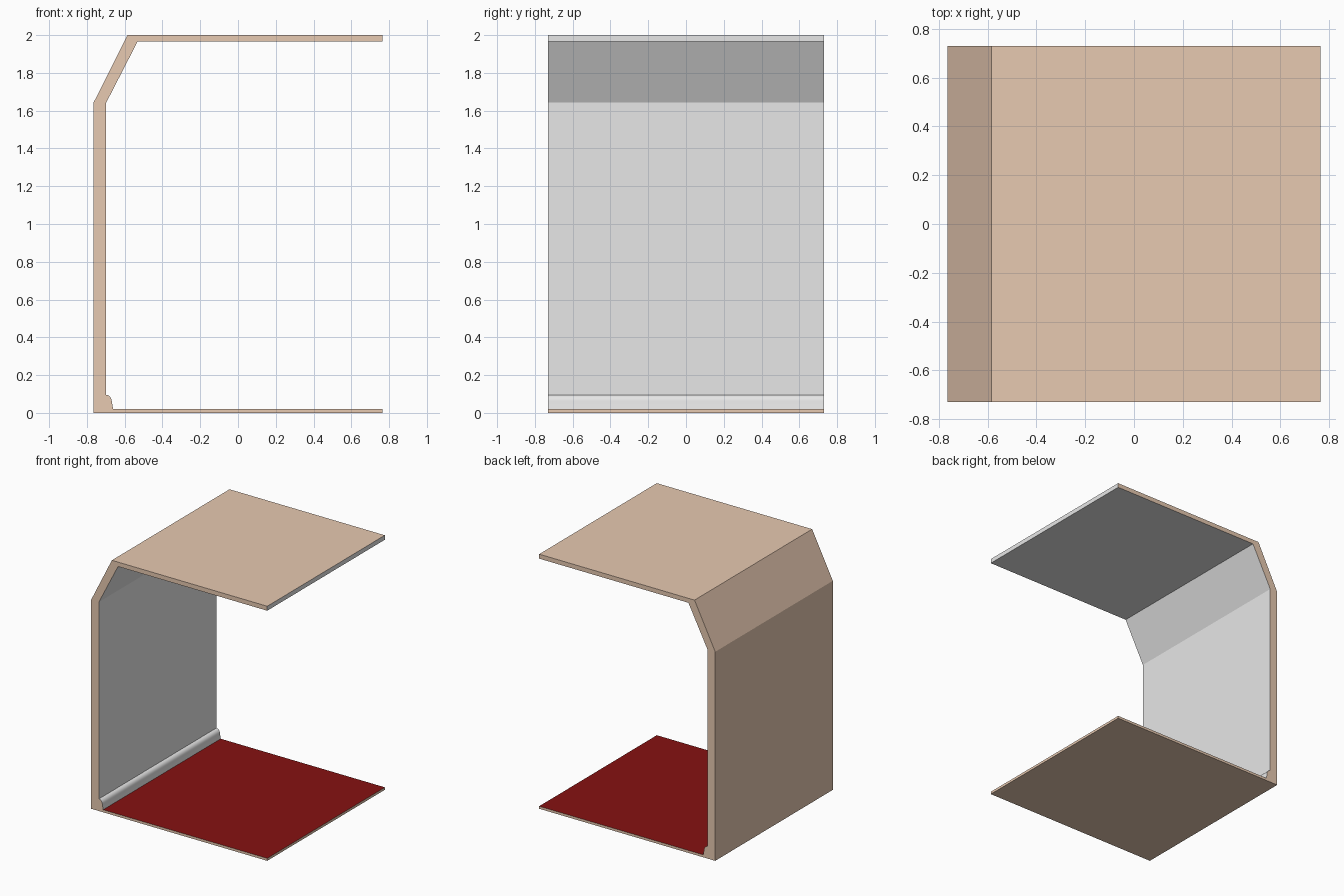
import bpy
import bmesh
import math

if "Cube" in bpy.data.objects:
    bpy.data.objects.remove(bpy.data.objects["Cube"])

HALF_DEPTH = 0.73


def material(name, rgb):
    mat = bpy.data.materials.new(name)
    mat.diffuse_color = (*rgb, 1.0)
    mat.use_nodes = True
    mat.node_tree.nodes["Principled BSDF"].inputs["Base Color"].default_value = mat.diffuse_color
    return mat


TAN, GREY, RED = 0, 1, 2
materials = [
    material("tan_outside", (0.80, 0.585, 0.44)),
    material("light_grey_inside", (0.80, 0.80, 0.80)),
    material("dark_red_floor", (0.236, 0.006, 0.006)),
]

# Rounded skirting between wall and floor, from top to bottom
skirting = [(-0.698 + 0.030 * math.sin(a), 0.060 + 0.035 * math.cos(a))
            for a in (math.radians(15 * i) for i in range(7))]
skirting.append((-0.661, 0.02))

# Room section: (x, z), each with the colour of the face that starts there
section = [
    ((0.765, 0.0), TAN),       # underside
    ((-0.765, 0.0), TAN),      # outer wall
    ((-0.765, 1.642), TAN),    # outer slope
    ((-0.585, 2.0), TAN),      # roof top
    ((0.765, 2.0), GREY),      # ceiling edge
    ((0.765, 1.965), GREY),    # ceiling
    ((-0.532, 1.965), GREY),   # inner slope
    ((-0.698, 1.642), GREY),   # inner wall
]
section += [(p, GREY) for p in skirting[:-1]]
section += [(skirting[-1], RED), ((0.765, 0.02), TAN)]  # floor, floor edge

# Extrude the section front to back
bm = bmesh.new()
front = [bm.verts.new((x, -HALF_DEPTH, z)) for (x, z), _ in section]
back = [bm.verts.new((x, HALF_DEPTH, z)) for (x, z), _ in section]
count = len(section)
for i, (_, colour) in enumerate(section):
    j = (i + 1) % count
    face = bm.faces.new((front[i], front[j], back[j], back[i]))
    face.material_index = colour

# Cut ends of the walls
bm.faces.new(front)
bm.faces.new(back[::-1])
bmesh.ops.recalc_face_normals(bm, faces=bm.faces[:])

mesh = bpy.data.meshes.new("room_shell")
bm.to_mesh(mesh)
bm.free()
for mat in materials:
    mesh.materials.append(mat)
room = bpy.data.objects.new("room_shell", mesh)
bpy.context.collection.objects.link(room)

# Smooth only the skirting curve; wider corners stay sharp
bpy.context.view_layer.objects.active = room
room.select_set(True)
bpy.ops.object.shade_smooth_by_angle(angle=math.radians(20))
